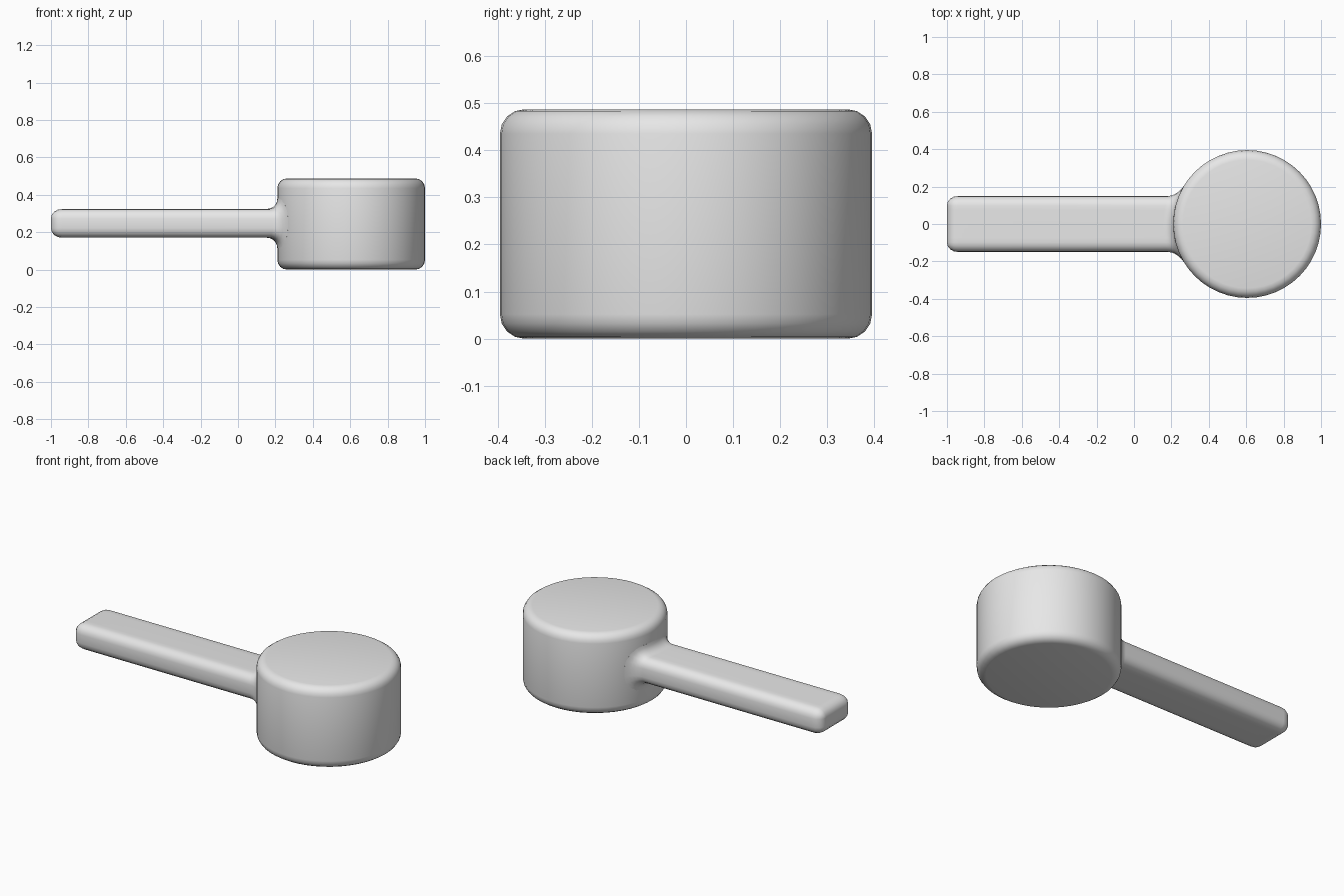
import bpy, bmesh, math

if "Cube" in bpy.data.objects:
    bpy.data.objects.remove(bpy.data.objects["Cube"])

grey = bpy.data.materials.new("light_grey")
grey.diffuse_color = (0.8, 0.8, 0.8, 1)
grey.use_nodes = True
grey.node_tree.nodes["Principled BSDF"].inputs["Base Color"].default_value = grey.diffuse_color

HEAD_X, HEAD_R, HEAD_H = 0.605, 0.395, 0.487
HALF_W, HALF_H, MID_Z, ROUND = 0.15, 0.077, 0.247, 0.052


def finish(name, bm):
    bmesh.ops.recalc_face_normals(bm, faces=bm.faces)
    mesh = bpy.data.meshes.new(name)
    bm.to_mesh(mesh)
    bm.free()
    mesh.materials.append(grey)
    obj = bpy.data.objects.new(name, mesh)
    bpy.context.collection.objects.link(obj)
    bpy.ops.object.select_all(action='DESELECT')
    obj.select_set(True)
    bpy.context.view_layer.objects.active = obj
    bpy.ops.object.shade_smooth_by_angle(angle=math.radians(40))
    return obj


def loft(name, rings):
    bm = bmesh.new()
    loops = [[bm.verts.new(p) for p in ring] for ring in rings]
    n = len(loops[0])
    for a, b in zip(loops, loops[1:]):
        for i in range(n):
            j = (i + 1) % n
            bm.faces.new((a[i], a[j], b[j], b[i]))
    bm.faces.new(loops[0])
    bm.faces.new(loops[-1])
    return finish(name, bm)


def circle(radius, z, n=48):
    return [(HEAD_X + radius * math.cos(2 * math.pi * i / n),
             radius * math.sin(2 * math.pi * i / n), z) for i in range(n)]


def section(grow):
    """Rounded rectangle in y, z, grown or shrunk evenly."""
    r = max(ROUND + grow, 0.004)
    w, h = HALF_W + grow - r, HALF_H + grow - r
    pts = []
    for k, (sy, sz) in enumerate(((1, 1), (-1, 1), (-1, -1), (1, -1))):
        for s in range(5):
            a = math.pi / 2 * (k + s / 4)
            pts.append((sy * w + r * math.cos(a), MID_Z + sz * h + r * math.sin(a)))
        # extra points along the wide faces so the joint follows the drum
        if k in (0, 2):
            pts += [(sy * w * (1 - t / 4), MID_Z + sz * (h + r)) for t in range(1, 8)]
    return pts


# Drum-shaped head with rounded rims
arc = [math.pi / 2 * s / 4 for s in range(5)]
B = 0.052
profile = [(HEAD_R - B + B * math.sin(a), B - B * math.cos(a)) for a in arc]
profile += [(r, HEAD_H - z) for r, z in reversed(profile)]
loft("head", [circle(r, z) for r, z in profile])

# Handle: rounded end, straight bar, flared joint against the drum
rings = []
for a in arc:
    rings.append([(-1 + 0.06 * (1 - math.cos(a)), y, z)
                  for y, z in section(-0.05 * (1 - math.sin(a)))])
F = 0.055
for s in range(6):
    a = math.pi / 2 * s / 5
    gap, grow = F * (1 - math.sin(a)), F * (1 - math.cos(a))
    rings.append([(HEAD_X - math.sqrt(HEAD_R ** 2 - y * y) - gap, y, z)
                  for y, z in section(grow)])
rings.append([(0.34, y, z) for y, z in section(0)])
loft("handle", rings)
